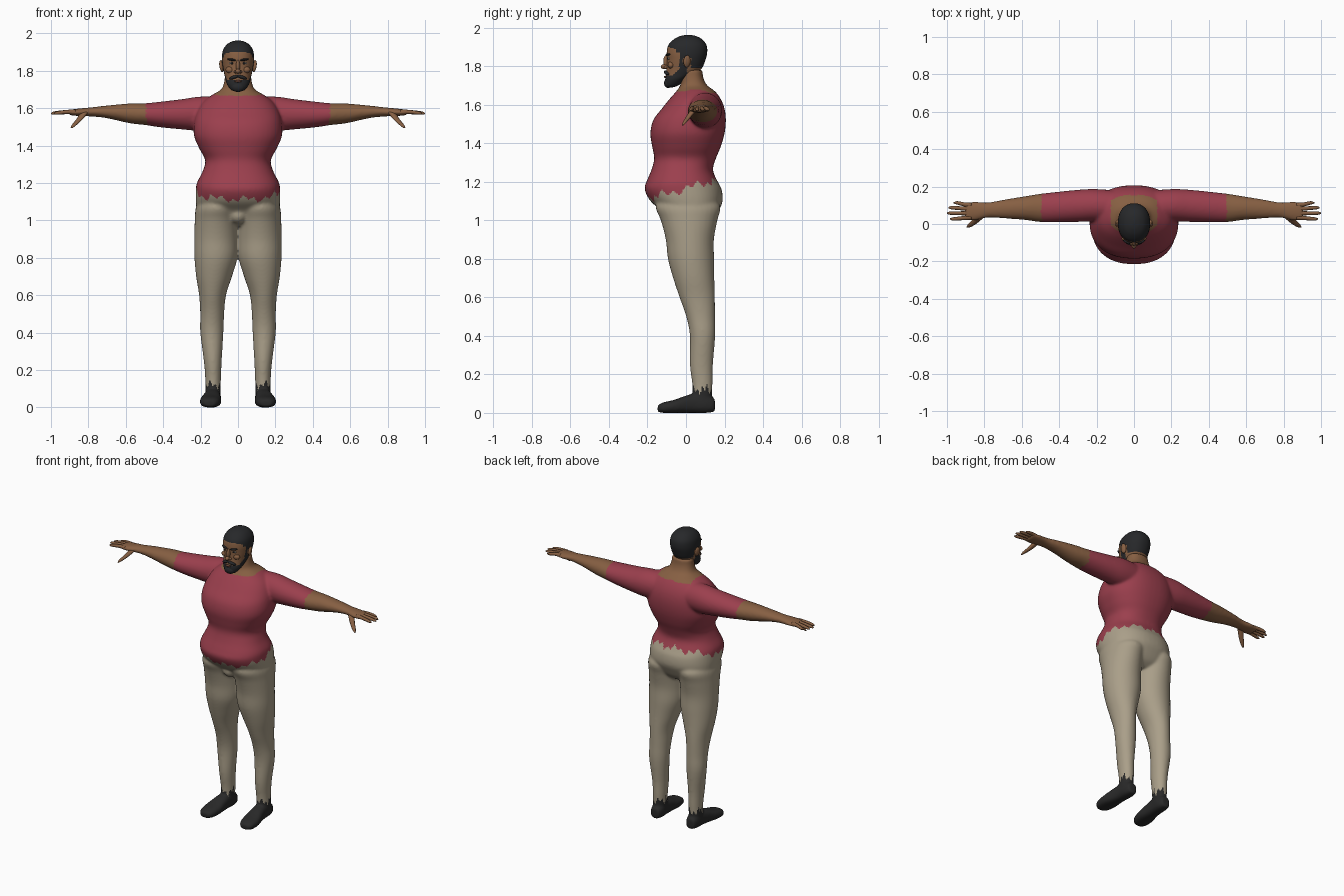
import bpy, bmesh, math
from mathutils import Matrix, Vector

if "Cube" in bpy.data.objects:
    bpy.data.objects.remove(bpy.data.objects["Cube"], do_unlink=True)


def material(name, rgb):
    m = bpy.data.materials.new(name)
    m.use_nodes = True
    m.diffuse_color = (*rgb, 1)
    bsdf = next(n for n in m.node_tree.nodes if n.type == 'BSDF_PRINCIPLED')
    bsdf.inputs["Base Color"].default_value = (*rgb, 1)
    bsdf.inputs["Roughness"].default_value = 0.8
    return m


SKIN = material("skin", (0.24, 0.115, 0.055))
SHIRT = material("shirt_red", (0.33, 0.05, 0.075))
CLOTH = material("trouser_beige", (0.40, 0.345, 0.25))
HAIR = material("hair_black", (0.02, 0.021, 0.023))
SHOE = material("shoe_black", (0.022, 0.022, 0.022))
EYE = material("eye_white", (0.45, 0.42, 0.38))
LIP = material("lip_brown", (0.17, 0.065, 0.04))


def finish(name, bm, mats):
    bmesh.ops.recalc_face_normals(bm, faces=bm.faces)
    me = bpy.data.meshes.new(name)
    bm.to_mesh(me)
    bm.free()
    for m in mats:
        me.materials.append(m)
    me.polygons.foreach_set("use_smooth", [True] * len(me.polygons))
    ob = bpy.data.objects.new(name, me)
    bpy.context.collection.objects.link(ob)
    return ob


def smooth_rows(rows, steps):
    """Catmull-Rom interpolation of the cross-section table."""
    out = []
    for i in range(len(rows) - 1):
        a, b, c, d = (rows[max(0, min(len(rows) - 1, i + k))] for k in (-1, 0, 1, 2))
        for s in range(steps):
            t = s / steps
            out.append([q + 0.5 * t * (r - p + t * (2*p - 5*q + 4*r - w + t * (3*(q - r) + w - p)))
                        for p, q, r, w in zip(a, b, c, d)])
    return out + [list(rows[-1])]


def loft(name, axis, rows, mats, side=1, power=2.0, seg=32, steps=4):
    """Rows are (position along axis, centre 1, centre 2, radius 1, radius 2)."""
    bm = bmesh.new()
    rings = []
    for t, c1, c2, r1, r2 in smooth_rows(rows, steps):
        ring = []
        for k in range(seg):
            a = math.tau * k / seg
            ca, sa = math.cos(a), math.sin(a)
            u = c1 + r1 * math.copysign(abs(ca) ** (2 / power), ca)
            v = c2 + r2 * math.copysign(abs(sa) ** (2 / power), sa)
            x, y, z = {'X': (t, u, v), 'Y': (u, t, v), 'Z': (u, v, t)}[axis]
            ring.append(bm.verts.new((x * side, y, z)))
        rings.append(ring)
    for lo, hi in zip(rings, rings[1:]):
        for k in range(seg):
            j = (k + 1) % seg
            bm.faces.new((lo[k], lo[j], hi[j], hi[k]))
    bm.faces.new(rings[0])
    bm.faces.new(rings[-1])
    return finish(name, bm, mats)


def blob(name, pos, size, mat, tilt=0.0, turn=0.0):
    bm = bmesh.new()
    m = (Matrix.Translation(Vector(pos)) @ Matrix.Rotation(turn, 4, 'Z')
         @ Matrix.Rotation(tilt, 4, 'Y') @ Matrix.Diagonal((*size, 1)))
    bmesh.ops.create_uvsphere(bm, u_segments=20, v_segments=12, radius=1, matrix=m)
    return finish(name, bm, [mat])


def upright(rows):
    """Turn (z, half width, front y, back y) into loft rows."""
    return [(z, 0, (f + b) / 2, w, (b - f) / 2) for z, w, f, b in rows]


def zigzag(u, depth):
    return depth * (abs(u % 1 - 0.5) * 2 - 0.5 + 0.4 * math.sin(u * 2.3))


# Body volumes, fused into one smooth skin
parts = [loft("torso", 'Z', upright([
    (0.97, .09, -.06, .10), (1.00, .17, -.10, .14), (1.05, .215, -.13, .17),
    (1.10, .225, -.185, .19), (1.16, .225, -.215, .185), (1.20, .22, -.205, .165),
    (1.26, .19, -.18, .14), (1.32, .175, -.165, .155), (1.38, .205, -.175, .18),
    (1.45, .235, -.185, .20), (1.52, .235, -.17, .207), (1.58, .22, -.125, .20),
    (1.63, .19, -.085, .18), (1.67, .14, -.05, .15), (1.70, .09, -.03, .11),
    (1.74, .074, -.025, .09), (1.78, .07, -.02, .085)]), [], power=2.3, seg=48)]
for s in (1, -1):
    parts.append(loft("arm", 'X', [
        (.05, .09, 1.57, .085, .09), (.20, .10, 1.57, .087, .092), (.30, .097, 1.567, .086, .081),
        (.42, .09, 1.566, .081, .068), (.50, .086, 1.568, .076, .058), (.58, .085, 1.572, .064, .053),
        (.70, .08, 1.58, .05, .034), (.78, .075, 1.58, .041, .025), (.84, .07, 1.578, .05, .021),
        (.89, .068, 1.577, .05, .016), (.905, .068, 1.577, .046, .012)], [], s))
    parts.append(loft("leg", 'Z', [
        (.06, .135, .085, .04, .048), (.15, .133, .085, .042, .053), (.25, .135, .08, .048, .06),
        (.40, .14, .086, .062, .066), (.50, .138, .076, .064, .075), (.60, .136, .058, .072, .092),
        (.70, .128, .04, .096, .107), (.80, .118, .026, .115, .12), (.90, .117, .02, .117, .125),
        (1.00, .115, .016, .116, .147), (1.07, .11, .01, .115, .168), (1.13, .10, 0, .09, .13)], [], s))
    parts.append(loft("foot", 'Y', [
        (-.147, .15, .022, .03, .017), (-.12, .15, .027, .05, .027), (-.06, .146, .034, .057, .034),
        (0, .14, .045, .048, .045), (.05, .136, .05, .043, .05), (.11, .133, .047, .042, .047),
        (.15, .133, .04, .03, .034)], [], s, power=2.6))
parts.append(blob("trouser_front", (0, -.075, 1.03), (.05, .055, .05), CLOTH))

bpy.ops.object.select_all(action='DESELECT')
for p in parts:
    p.select_set(True)
body = parts[0]
bpy.context.view_layer.objects.active = body
bpy.ops.object.join()
remesh = body.modifiers.new("fuse", 'REMESH')
remesh.mode = 'VOXEL'
remesh.voxel_size = 0.007
remesh.use_smooth_shade = True
relax = body.modifiers.new("relax", 'SMOOTH')
relax.factor = 0.5
relax.iterations = 14
for name in ("fuse", "relax"):
    bpy.ops.object.modifier_apply(modifier=name)

# Clothes: ragged hems at the waist, ankles, sleeves and collar
body.data.materials.clear()
garments = {SKIN: "arms_and_neck", SHIRT: "shirt", CLOTH: "trousers", SHOE: "shoes"}
for m in garments:
    body.data.materials.append(m)
for f in body.data.polygons:
    x, y, z = f.center
    around = math.atan2(y, x)
    ankle = math.atan2(y - .085, abs(x) - .135)
    collar = 1.665 + 0.15 * max(0, y - .06) + 0.03 * abs(x)
    if z < 0.12 + zigzag(ankle * 1.6, .035):
        f.material_index = 3
    elif z < 1.165 + 0.27 * y + zigzag(around * 3.5, .03) and abs(x) < .4:
        f.material_index = 2
    elif abs(x) > 0.49 + 0.15 * (1.57 - z) * -1 * 0.5 + zigzag(z * 30 + y * 20, .008):
        f.material_index = 0
    elif z > collar - 0.02 * (y > .1) and abs(x) < .125 and y < .155:
        f.material_index = 0
    else:
        f.material_index = 1
    f.use_smooth = True
bpy.ops.object.mode_set(mode='EDIT')
bpy.ops.mesh.select_all(action='SELECT')
bpy.ops.mesh.separate(type='MATERIAL')
bpy.ops.object.mode_set(mode='OBJECT')
for o in list(bpy.context.selected_objects):
    used = o.material_slots[o.data.polygons[0].material_index].material
    o.name = garments[used]

# Head with hair and beard coloured by region
head = loft("head", 'Z', upright([
    (1.69, .018, -.10, -.07), (1.70, .04, -.107, -.04), (1.73, .06, -.108, 0), (1.76, .068, -.104, .05),
    (1.79, .075, -.10, .083), (1.83, .083, -.098, .10), (1.87, .086, -.10, .11), (1.91, .08, -.091, .106),
    (1.94, .06, -.062, .082), (1.956, .033, -.03, .052), (1.962, .006, 0, .022)]),
    [SKIN, HAIR], power=2.2, seg=80, steps=7)
for f in head.data.polygons:
    x, y, z = f.center
    if y < -.055:
        hairline = 1.897 - 0.3 * max(0, abs(x) - .045)
    else:
        hairline = 1.87 if y < -.035 else 1.79 if y < -.015 else 1.84 if y < .025 else 1.79
    beard = y < .005 and z < 1.753 + 0.9 * max(0, y + .07)
    f.material_index = int(z > hairline or beard)

# Face
blob("nose_bridge", (0, -.102, 1.825), (.011, .016, .032), SKIN)
blob("nose_tip", (0, -.112, 1.797), (.014, .019, .013), SKIN)
blob("lower_lip", (0, -.108, 1.744), (.02, .007, .006), LIP)
blob("chin_beard", (0, -.092, 1.712), (.036, .022, .026), HAIR)
for s, label in ((1, "left"), (-1, "right")):
    blob(label + "_nostril", (s * .013, -.104, 1.794), (.009, .011, .008), SKIN)
    blob(label + "_moustache", (s * .022, -.1, 1.765), (.029, .013, .009), HAIR, s * .3, s * .3)
    blob(label + "_brow", (s * .034, -.093, 1.859), (.025, .011, .006), HAIR, s * -.12, s * .3)
    blob(label + "_eye", (s * .034, -.087, 1.84), (.014, .008, .006), EYE, 0, s * .3)
    blob(label + "_iris", (s * .033, -.094, 1.84), (.006, .004, .006), HAIR)
    blob(label + "_cheek", (s * .042, -.078, 1.805), (.024, .017, .018), SKIN)
    blob(label + "_ear", (s * .088, .005, 1.825), (.011, .019, .032), SKIN, s * .15, s * .3)

    # Fingers and thumb
    for i, (y, tip, spread) in enumerate([(.035, .985, -.008), (.057, 1.0, .001),
                                          (.08, .993, .007), (.1, .965, .013)]):
        loft(f"{label}_finger_{i + 1}", 'X', [
            (.87, y, 1.579, .013, .013), (.91, y + spread * .4, 1.58, .011, .011),
            (tip - .02, y + spread, 1.574, .009, .009), (tip, y + spread, 1.571, .003, .003)],
            [SKIN], s, seg=12)
    loft(label + "_thumb", 'Z', [
        (1.578, .82, .045, .022, .018), (1.54, .848, .016, .017, .014),
        (1.51, .876, -.006, .013, .01), (1.493, .89, -.016, .005, .004)], [SKIN], s, seg=12)
